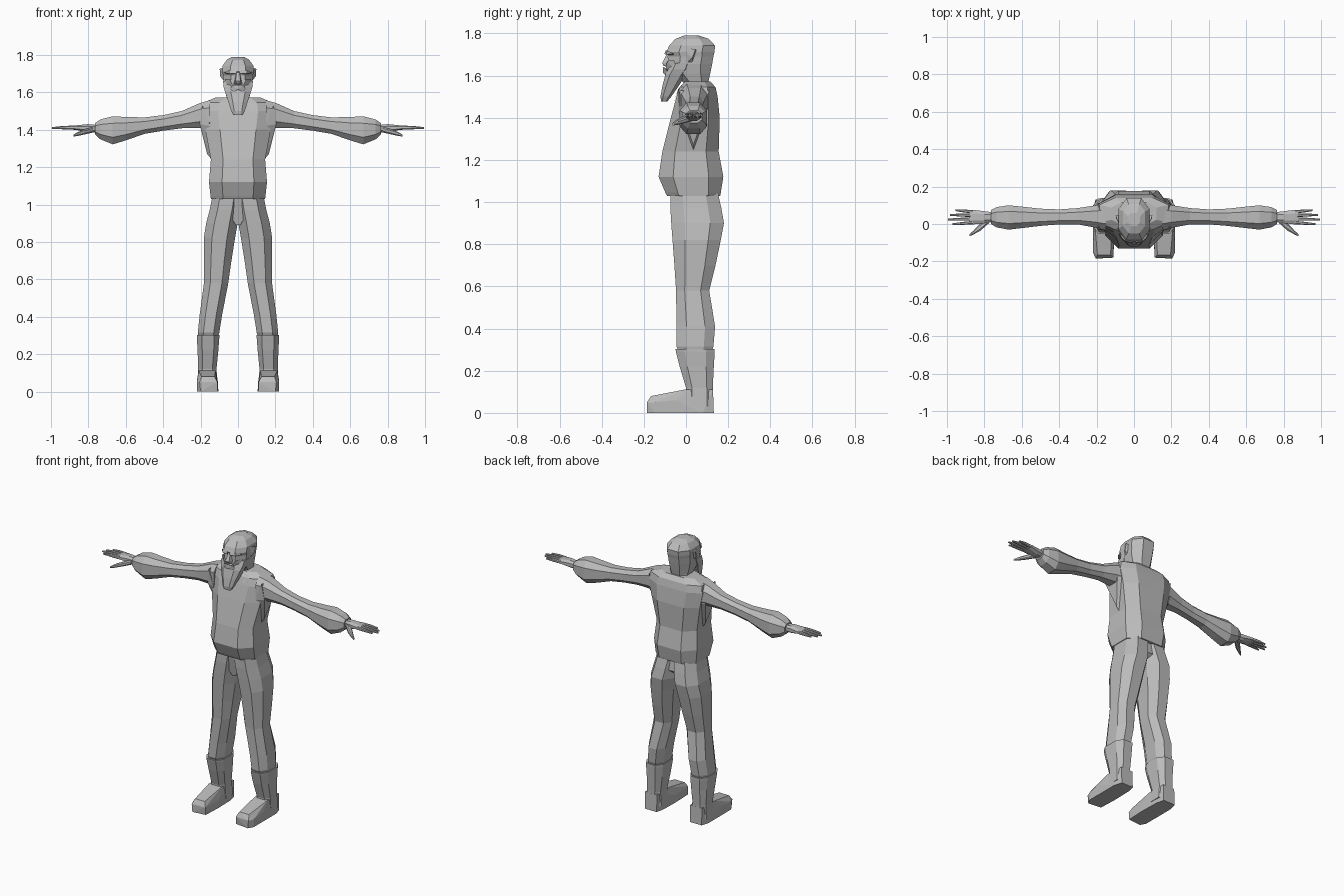
import bpy, bmesh, math
from mathutils import Vector

grey = bpy.data.materials.new("plain_grey")
grey.diffuse_color = (0.5, 0.5, 0.5, 1)


def finish(name, bm, mirror):
    bmesh.ops.recalc_face_normals(bm, faces=bm.faces)
    me = bpy.data.meshes.new(name)
    bm.to_mesh(me)
    bm.free()
    me.materials.append(grey)
    ob = bpy.data.objects.new(name, me)
    bpy.context.collection.objects.link(ob)
    if mirror:
        ob.modifiers.new("mirror", 'MIRROR')
        ob.modifiers["mirror"].use_mirror_merge = False
    return ob


def loft(name, axis, rings, k=0.5, mirror=False):
    """Octagonal tube; each ring is (position, a_min, a_max, b_min, b_max)."""
    unit = [(1, -k), (1, k), (k, 1), (-k, 1), (-1, k), (-1, -k), (-k, -1), (k, -1)]
    bm = bmesh.new()
    loops = []
    for t, a0, a1, b0, b1 in rings:
        loop = []
        for u, v in unit:
            a, b = (a0 + a1 + u * (a1 - a0)) / 2, (b0 + b1 + v * (b1 - b0)) / 2
            loop.append(bm.verts.new({'x': (t, a, b), 'y': (a, t, b), 'z': (a, b, t)}[axis]))
        loops.append(loop)
    for lo, hi in zip(loops, loops[1:]):
        for i in range(8):
            bm.faces.new((lo[i], lo[(i + 1) % 8], hi[(i + 1) % 8], hi[i]))
    bm.faces.new(loops[0])
    bm.faces.new(loops[-1])
    return finish(name, bm, mirror)


def hull(name, pts, mirror=False):
    """Faceted convex solid."""
    bm = bmesh.new()
    for p in pts:
        bm.verts.new(p)
    res = bmesh.ops.convex_hull(bm, input=bm.verts)
    bmesh.ops.delete(bm, geom=[g for g in res["geom_interior"] if isinstance(g, bmesh.types.BMVert)],
                     context='VERTS')
    bmesh.ops.dissolve_limit(bm, angle_limit=0.02, verts=bm.verts, edges=bm.edges)
    return finish(name, bm, mirror)


def both(pts):
    return [(s * x, y, z) for x, y, z in pts for s in (1, -1)]


# Shirt body with an overhanging hem and sloping shoulders
shirt = loft("shirt", 'z', [
    (1.03, -.135, .135, -.075, .15), (1.03, -.145, .145, -.09, .162), (1.045, -.147, .147, -.098, .165),
    (1.12, -.155, .155, -.13, .177), (1.24, -.145, .145, -.112, .155), (1.40, -.175, .175, -.072, .16),
    (1.50, -.195, .195, -.045, .15), (1.545, -.185, .185, -.03, .14), (1.572, -.12, .12, -.005, .115)], k=.55)

# Neckline band laid on the chest
bm = bmesh.new()
for s in (1, -1):
    rows = []
    for i in range(5):
        x, z = s * .085 * i / 4, 1.40 + .135 * i / 4
        row = []
        for dz in (0, .025):
            hit, loc, nor, _ = shirt.ray_cast(Vector((x, -1, z + dz)), Vector((0, 1, 0)))
            row.append(bm.verts.new((x, (loc.y if hit else -.01) - .004, z + dz)))
        rows.append(row)
    for a, b in zip(rows, rows[1:]):
        bm.faces.new((a[0], b[0], b[1], a[1]))
finish("neckline", bm, False)

# Underarm gussets
hull("underarm", [(.14, .035, 1.24), (.15, -.035, 1.42), (.15, .11, 1.42), (.205, -.02, 1.43),
                  (.205, .09, 1.43), (.19, -.03, 1.53), (.19, .11, 1.53), (.165, .035, 1.27)], True)

# Sleeves, full at the forearm and gathered at the wrist
loft("sleeve", 'x', [
    (.15, -.035, .11, 1.40, 1.558), (.205, -.02, .10, 1.41, 1.542), (.30, -.002, .085, 1.408, 1.50),
    (.40, -.002, .078, 1.395, 1.478), (.50, -.01, .082, 1.378, 1.466), (.60, -.022, .093, 1.343, 1.468),
    (.67, -.03, .10, 1.322, 1.472), (.735, -.018, .09, 1.348, 1.455), (.765, 0, .075, 1.375, 1.435)], mirror=True)

# Hands: palm, four fingers and thumb
loft("palm", 'x', [(.75, .012, .062, 1.385, 1.425), (.80, .004, .068, 1.385, 1.43),
                   (.86, -.002, .076, 1.398, 1.424), (.88, 0, .074, 1.40, 1.42)], mirror=True)
for i, tip in enumerate((.97, .995, .985, .955)):
    y, yt = .008 + i * .019, -.001 + i * .025
    loft("finger_%d" % (i + 1), 'x', [(.86, y - .009, y + .009, 1.40, 1.422),
         ((.86 + tip) / 2, (y + yt) / 2 - .008, (y + yt) / 2 + .008, 1.402, 1.421),
         (tip, yt - .005, yt + .005, 1.405, 1.414)], mirror=True)
loft("thumb", 'x', [(.775, .005, .04, 1.385, 1.415), (.82, -.035, .005, 1.375, 1.402),
                    (.86, -.057, -.037, 1.366, 1.386), (.88, -.066, -.055, 1.364, 1.374)], mirror=True)

# Trousers
loft("trouser_leg", 'z', [
    (.30, .105, .213, -.038, .125), (.315, .10, .215, -.045, .13), (.41, .085, .205, -.045, .138),
    (.58, .052, .182, -.047, .11), (.70, .035, .183, -.055, .14), (.82, .016, .183, -.064, .165),
    (.90, .002, .17, -.07, .18), (.97, -.01, .152, -.074, .168), (1.04, -.02, .138, -.074, .152)], k=.48, mirror=True)
hull("trouser_front", both([(.10, -.074, 1.04), (.10, .14, 1.04), (.06, .15, .96), (.012, -.045, .89), (.02, .08, .90)]))

# Boots: shaft and foot
loft("boot_shaft", 'z', [(.03, .107, .218, .0, .13), (.12, .115, .213, .0, .127), (.22, .105, .216, -.03, .132),
                         (.288, .10, .22, -.047, .136), (.302, .10, .22, -.05, .136)], k=.55, mirror=True)
hull("boot_foot", [(x, y, z) for x, y, z in (
    (.11, -.175, 0), (.20, -.185, 0), (.105, -.05, 0), (.22, -.05, 0), (.12, .132, 0), (.205, .132, 0),
    (.108, .08, 0), (.22, .08, 0), (.11, -.18, .05), (.205, -.185, .05), (.22, -.15, 0), (.22, -.15, .05),
    (.125, -.165, .08), (.195, -.165, .08), (.12, .0, .112), (.21, .0, .112), (.12, .128, .11), (.205, .128, .11),
    (.107, -.05, .05), (.22, -.05, .06))], True)

# Head and neck
loft("neck", 'z', [(1.50, -.07, .07, 0, .11), (1.57, -.06, .06, -.01, .104), (1.62, -.06, .06, -.02, .11)])
loft("head", 'z', [
    (1.56, -.058, .058, -.005, .104), (1.61, -.07, .07, -.06, .115), (1.655, -.078, .078, -.085, .124),
    (1.69, -.08, .08, -.082, .13), (1.712, -.084, .084, -.093, .135), (1.742, -.082, .082, -.08, .138),
    (1.774, -.06, .06, -.05, .108), (1.79, -.032, .032, -.01, .06)], k=.48)

# Face
hull("nose", both([(.008, -.09, 1.705), (.02, -.078, 1.66), (.013, -.113, 1.66), (.016, -.085, 1.642), (.008, -.105, 1.645)]))
hull("brow", [(.008, -.08, 1.70), (.008, -.103, 1.702), (.01, -.096, 1.718), (.05, -.088, 1.718), (.045, -.095, 1.70),
              (.075, -.06, 1.705), (.05, -.06, 1.695)], True)
hull("cheek", [(.02, -.09, 1.655), (.045, -.09, 1.67), (.07, -.055, 1.672), (.07, -.05, 1.62), (.025, -.095, 1.63),
               (.03, -.05, 1.64)], True)
hull("ear", [(.075, .005, 1.66), (.078, -.005, 1.71), (.078, .03, 1.665), (.095, .03, 1.685), (.098, .045, 1.725),
             (.085, .01, 1.73), (.08, .05, 1.72)], True)

# Beard and moustache
hull("moustache", [(0, -.108, 1.64), (0, -.11, 1.615), (.03, -.10, 1.637), (.055, -.08, 1.60), (.04, -.09, 1.595),
                   (0, -.07, 1.62)], True)
loft("beard", 'z', [(1.478, -.025, .025, -.118, -.088), (1.50, -.036, .036, -.121, -.07),
                    (1.55, -.052, .052, -.112, -.035), (1.605, -.07, .07, -.098, .0),
                    (1.63, -.077, .077, -.085, .02), (1.66, -.08, .08, -.07, .03)], k=.55)
